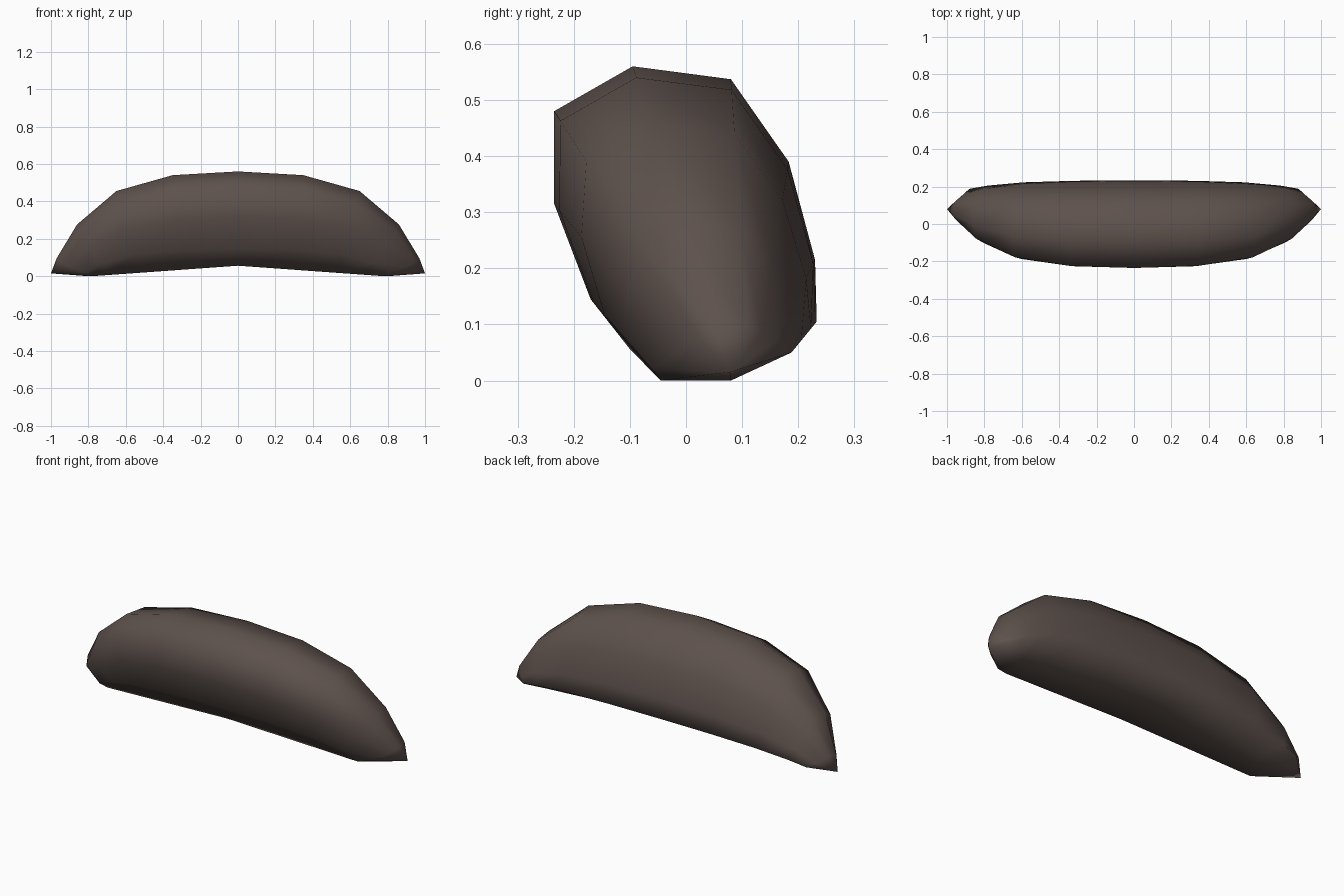
import bpy, bmesh

if "Cube" in bpy.data.objects:
    bpy.data.objects.remove(bpy.data.objects["Cube"])

# One dark brown colour
mat = bpy.data.materials.new("dark brown")
mat.diffuse_color = (0.11, 0.083, 0.073, 1)
mat.use_nodes = True
mat.node_tree.nodes["Principled BSDF"].inputs["Base Color"].default_value = mat.diffuse_color

# Cross-section at the middle (y, z), going round from the top front edge
middle = [(-.095, .56), (.08, .537), (.183, .39), (.23, .215), (.233, .105),
          (.10, .056), (-.10, .056), (-.17, .145), (-.235, .315), (-.235, .48)]
# Matching small ring near the tip (x, y, z)
end = [(.97, .05, .095), (.96, .11, .10), (.94, .135, .085), (.91, .16, .07),
       (.88, .188, .05), (.80, .08, 0), (.78, -.045, 0), (.82, -.06, .02),
       (.90, -.02, .05), (.95, .02, .08)]
tip = (1, .08, .015)
# Fractions along the length and how far the arch has closed by then
along = [0, .36, .67, .887, 1]
closed = [0, .043, .225, .61, 1]
flat_rails = (5, 6)          # the underside runs straight


def ring(bm, k, side):
    verts = []
    for i, ((y, z), (ex, ey, ez)) in enumerate(zip(middle, end)):
        f = along[k] if i in flat_rails else closed[k]
        verts.append(bm.verts.new((side * ex * along[k],
                                   y + (ey - y) * f, z + (ez - z) * f)))
    return verts


# Curved tapering body, lofted from tip to tip
bm = bmesh.new()
rings = [ring(bm, k, -1) for k in (4, 3, 2, 1)] + [ring(bm, k, 1) for k in range(5)]
n = len(middle)
for a, b in zip(rings, rings[1:]):
    for i in range(n):
        j = (i + 1) % n
        bm.faces.new((a[i], a[j], b[j], b[i]))
for side, r in ((-1, rings[0]), (1, rings[-1])):
    t = bm.verts.new((side * tip[0], tip[1], tip[2]))
    for i in range(n):
        bm.faces.new((r[i], r[(i + 1) % n], t))
bmesh.ops.recalc_face_normals(bm, faces=bm.faces)
for f in bm.faces:
    f.smooth = True
mesh = bpy.data.meshes.new("curved_body")
bm.to_mesh(mesh)
bm.free()
mesh.materials.append(mat)
body = bpy.data.objects.new("curved_body", mesh)
bpy.context.collection.objects.link(body)
